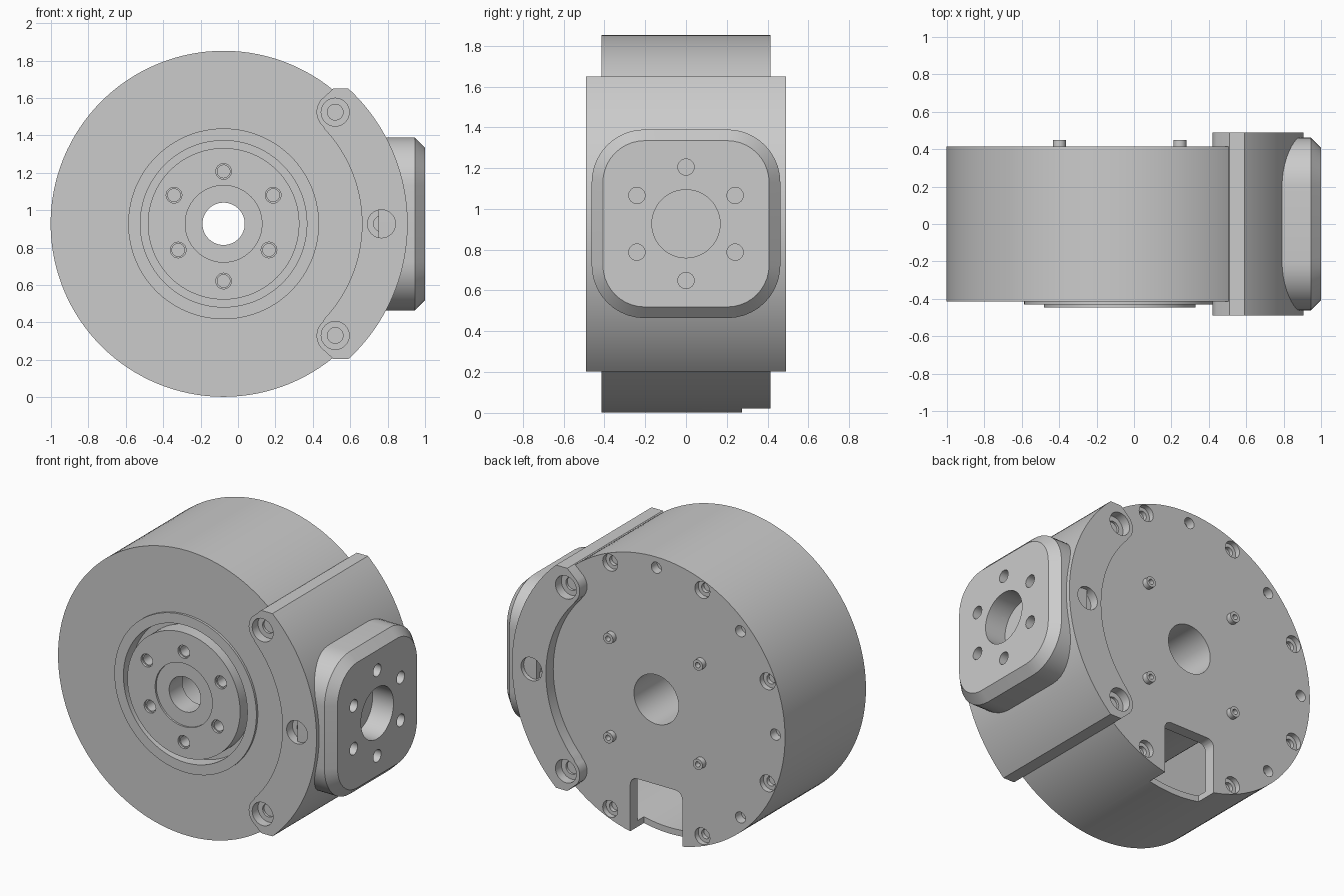
import bpy, bmesh
from math import sin, cos, pi, radians
from mathutils import Vector

if "Cube" in bpy.data.objects:
    bpy.data.objects.remove(bpy.data.objects["Cube"])

grey = bpy.data.materials.new("satin_grey")
grey.use_nodes = True
grey.diffuse_color = (0.6, 0.6, 0.6, 1)
grey.node_tree.nodes["Principled BSDF"].inputs["Base Color"].default_value = (0.6, 0.6, 0.6, 1)

CX, CZ = -0.077, 0.927          # axis of the round housing
HALF = 0.415                    # half depth of the housing
FRONT, BACK, SIDE = (0, -1, 0), (0, 1, 0), (1, 0, 0)


def polar(r, deg, y=0):
    """Point around the housing axis."""
    a = radians(deg)
    return Vector((CX + r * cos(a), y, CZ + r * sin(a)))


def arc(x, z, r, start, end, n):
    step = radians(end - start) / n
    return [(x + r * cos(radians(start) + i * step),
             z + r * sin(radians(start) + i * step)) for i in range(n + 1)]


def finish(name, bm):
    bmesh.ops.remove_doubles(bm, verts=bm.verts, dist=1e-5)
    bmesh.ops.recalc_face_normals(bm, faces=bm.faces)
    mesh = bpy.data.meshes.new(name)
    bm.to_mesh(mesh)
    bm.free()
    mesh.materials.append(grey)
    ob = bpy.data.objects.new(name, mesh)
    bpy.context.scene.collection.objects.link(ob)
    return ob


def lathe(name, profile, origin, direction, sides=32):
    """Spin a closed (radius, height) profile about a direction."""
    bm = bmesh.new()
    rot = Vector(direction).to_track_quat('Z', 'Y')
    rings = []
    for i in range(sides):
        a = 2 * pi * i / sides
        rings.append([bm.verts.new(rot @ Vector((r * cos(a), r * sin(a), h)) + Vector(origin))
                      for r, h in profile])
    n = len(profile)
    for i in range(sides):
        a, b = rings[i], rings[(i + 1) % sides]
        for j in range(n):
            k = (j + 1) % n
            if profile[j][0] or profile[k][0]:
                bm.faces.new((a[j], a[k], b[k], b[j]))
    return finish(name, bm)


def loft(name, loops):
    """Skin a stack of equal-length point loops and cap both ends."""
    bm = bmesh.new()
    rows = [[bm.verts.new(p) for p in loop] for loop in loops]
    n = len(rows[0])
    for a, b in zip(rows, rows[1:]):
        for j in range(n):
            bm.faces.new((a[j], a[(j + 1) % n], b[(j + 1) % n], b[j]))
    bm.faces.new(rows[0])
    bm.faces.new(rows[-1])
    return finish(name, bm)


def hole(origin, direction, steps, sides=32):
    """Stepped drill made of (radius, depth) stages."""
    profile, top = [(0, 0.05)], 0.05
    for r, depth in steps:
        profile += [(r, top), (r, -depth)]
        top = -depth
    return lathe("drill", profile + [(0, top)], origin, direction, sides)


def cut(ob, cutters):
    """Subtract each cutter, then remove it."""
    for c in cutters:
        mod = ob.modifiers.new("cut", 'BOOLEAN')
        mod.operation, mod.solver, mod.object = 'DIFFERENCE', 'EXACT', c
        dg = bpy.context.evaluated_depsgraph_get()
        mesh = bpy.data.meshes.new_from_object(ob.evaluated_get(dg))
        ob.modifiers.clear()
        ob.data = mesh
        bpy.data.objects.remove(c)


def rounded(half_y, half_z, r, n=10):
    pts = []
    for i, (sy, sz) in enumerate(((1, 1), (-1, 1), (-1, -1), (1, -1))):
        pts += arc(sy * (half_y - r), sz * (half_z - r), r, i * 90, i * 90 + 90, n)
    return pts


# Housing with output flange, seal groove and stepped bore
housing = lathe("housing", [
    (0.16, -HALF), (0.925, -HALF), (0.925, HALF), (0.51, HALF), (0.51, 0.43),
    (0.445, 0.43), (0.445, 0.34), (0.405, 0.34), (0.405, 0.447), (0.205, 0.447),
    (0.205, 0.435), (0.113, 0.435), (0.113, 0.3), (0.16, 0.3)],
    (CX, 0, CZ), FRONT, 128)

# Inner cavity and the cable opening at the bottom of the back
cavity = lathe("cavity", [(0.5, -0.34), (0.885, -0.34), (0.885, 0.2), (0.5, 0.2)],
               (CX, 0, CZ), FRONT, 128)
opening = rounded(0.187, 0.24, 0.05, 6)
notch = loft("notch", [[(CX + x, y, 0.135 + z) for x, z in opening] for y in (0.275, 0.5)])
tools = [cavity, notch]

# Output flange bolt holes, alternating between two pitch circles
for i in range(6):
    r = 0.28 if i % 2 else 0.306
    tools.append(hole(polar(r, 30 + 60 * i, -0.447), FRONT, [(0.042, 0.015), (0.034, 0.1)], 24))

# Back cover screw holes around the rim
for i in range(3, 14):
    if i % 2:
        tools.append(hole(polar(0.865, i * 22.5, HALF), BACK, [(0.054, 0.035), (0.03, 0.06)], 24))
    elif i != 12:
        tools.append(hole(polar(0.855, i * 22.5, HALF), BACK, [(0.036, 0.06)], 24))
cut(housing, tools)

# Hollow locating pins on the back
pins = []
for sx in (-1, 1):
    for sz in (-1, 1):
        pins.append(lathe("back_pin", [(0.017, -0.02), (0.035, -0.02), (0.035, 0.035), (0.017, 0.035)],
                          (CX + sx * 0.322, HALF, CZ + sz * 0.322), BACK, 24))

# Clamp bracket wrapping one side of the housing
upper = [(0.51 - CX, 0.723)] + arc(0.597, 0.598, 0.1, 140, 228, 10)
outline = arc(0, 0, 0.984, -47.3, 47.3, 48) + upper
outline += arc(0, 0, 0.74, 43, -43, 40) + [(x, -z) for x, z in reversed(upper)]
clamp = loft("clamp_bracket", [[(CX + x, y, CZ + z) for x, z in outline] for y in (-0.49, 0.49)])
bolts = [hole(polar(0.844, deg, 0.49 * d[1]), d, [(0.075, 0.06), (0.042, 0.25)])
         for deg in (-45, 0, 45) for d in (FRONT, BACK)]

# Chamfered mounting pad on the side
pad = loft("mounting_pad", [
    [(x, y, CZ + z) for y, z in rounded(h, h, r)]
    for x, h, r in ((0.75, 0.4625, 0.26), (0.945, 0.4625, 0.26), (1.0, 0.4075, 0.205))])


def pad_holes():
    drills = [hole((1.0, 0, CZ), SIDE, [(0.167, 0.15)], 48)]
    for i in range(6):
        a = radians(30 + 60 * i)
        drills.append(hole((1.0, 0.278 * cos(a), CZ + 0.278 * sin(a)), SIDE, [(0.04, 0.15)], 24))
    return drills


cut(pad, pad_holes())
cut(clamp, bolts + pad_holes())

# Smooth curved walls, keep machined edges crisp
bpy.ops.object.select_all(action='DESELECT')
for ob in [housing, clamp, pad] + pins:
    ob.select_set(True)
bpy.context.view_layer.objects.active = housing
bpy.ops.object.shade_smooth_by_angle(angle=radians(25))
